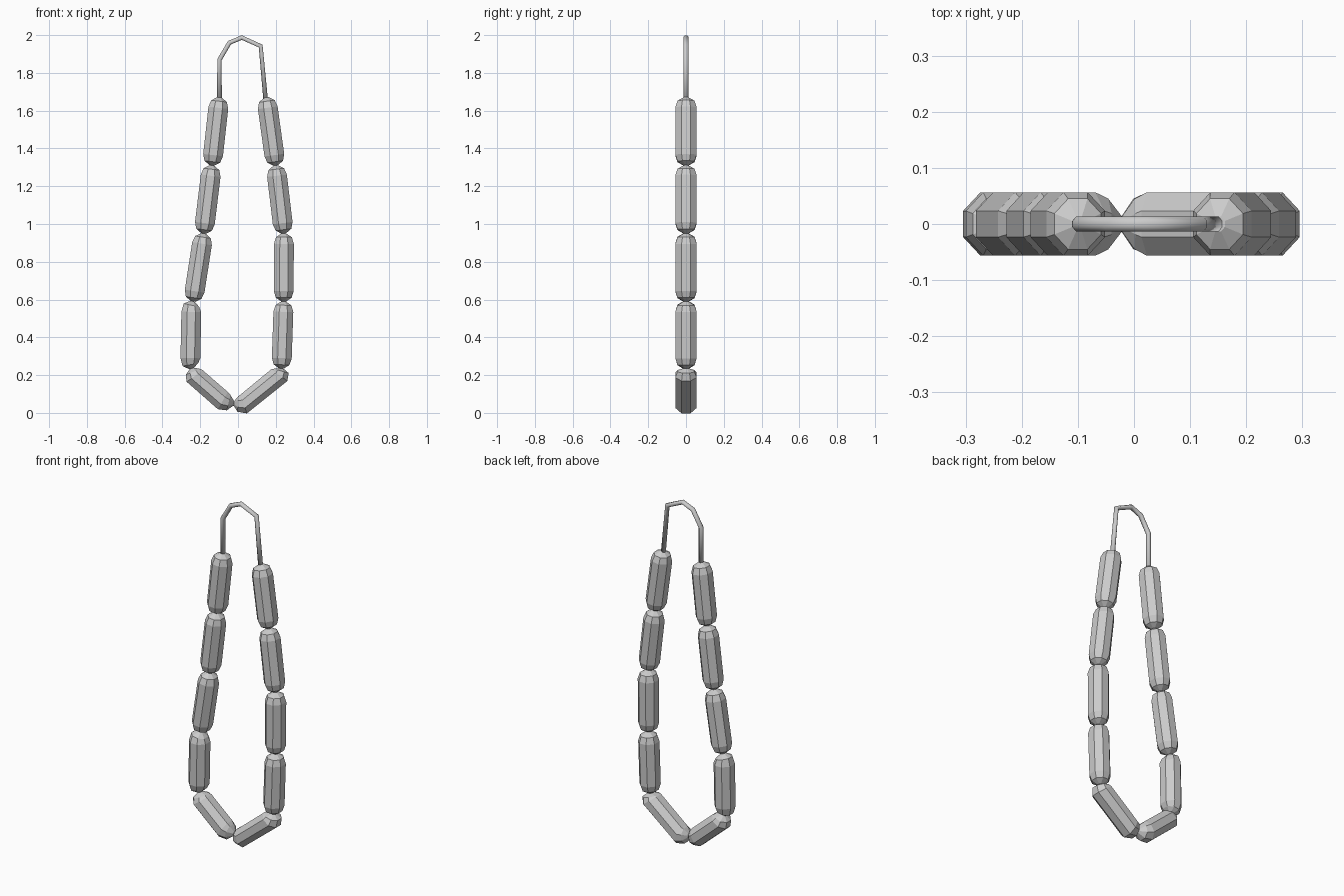
import bpy
import bmesh
import math
from mathutils import Vector

if "Cube" in bpy.data.objects:
    bpy.data.objects.remove(bpy.data.objects["Cube"], do_unlink=True)

grey = bpy.data.materials.new("plain_grey")
grey.use_nodes = True
colour = (0.6, 0.6, 0.6, 1)
grey.diffuse_color = colour
grey.node_tree.nodes["Principled BSDF"].inputs["Base Color"].default_value = colour

SIDES = 8
TIP, SHOULDER, BODY = 0.013, 0.045, 0.0565
RADII = [TIP, SHOULDER, BODY, BODY, SHOULDER, TIP]


def sweep(name, path, radii, squash=1.0, smooth=False):
    """Octagonal tube along a path of (x, z) points; radii are to the flats."""
    points = [Vector((x, 0, z)) for x, z in path]
    bm = bmesh.new()
    rings = []
    for i, (point, radius) in enumerate(zip(points, radii)):
        before = point - points[i - 1] if i else points[1] - point
        after = points[i + 1] - point if i < len(points) - 1 else before
        tangent = (before.normalized() + after.normalized()).normalized()
        side = Vector((0, 1, 0)).cross(tangent)
        corner = radius / math.cos(math.pi / SIDES)
        ring = []
        for k in range(SIDES):
            a = 2 * math.pi * (k + 0.5) / SIDES
            ring.append(bm.verts.new(point + side * corner * squash * math.cos(a)
                                     + Vector((0, corner * math.sin(a), 0))))
        rings.append(ring)
    for low, high in zip(rings, rings[1:]):
        for k in range(SIDES):
            n = (k + 1) % SIDES
            bm.faces.new((low[k], low[n], high[n], high[k]))
    bm.faces.new(rings[0])
    bm.faces.new(rings[-1])
    bmesh.ops.recalc_face_normals(bm, faces=bm.faces)
    for face in bm.faces:
        face.smooth = smooth
    mesh = bpy.data.meshes.new(name)
    bm.to_mesh(mesh)
    bm.free()
    mesh.materials.append(grey)
    obj = bpy.data.objects.new(name, mesh)
    bpy.context.collection.objects.link(obj)
    return obj


def straight_link(name, top, bottom, bow=0.0):
    """Straight sausage link between two joints, body pushed sideways by bow."""
    a, b = Vector(top), Vector(bottom)
    axis = (b - a).normalized()
    shift = Vector((bow, 0))
    path = [a, a + axis * 0.02 + shift, a + axis * 0.055 + shift,
            b - axis * 0.055 + shift, b - axis * 0.02 + shift, b]
    sweep(name, path, RADII, 0.93)


# Hanging links on both sides
heights = [1.67, 1.31, 0.95, 0.59, 0.235]
joints = {"left": [0.15, 0.20, 0.243, 0.242, 0.23],
          "right": [-0.098, -0.138, -0.182, -0.238, -0.245]}
for side, xs in joints.items():
    spots = list(zip(xs, heights))
    for i in range(4):
        bow = -0.008 if side == "right" and i == 3 else 0.0
        straight_link(f"{side}_link_{i + 1}", spots[i], spots[i + 1], bow)

# Bent links meeting at the bottom
sweep("left_bottom_link",
      [(0.23, 0.235), (0.228, 0.222), (0.219, 0.2),
       (0.03, 0.047), (0.0, 0.048), (-0.022, 0.05)], RADII, 0.93)
sweep("right_bottom_link",
      [(-0.245, 0.235), (-0.238, 0.217), (-0.229, 0.195),
       (-0.08, 0.065), (-0.05, 0.054), (-0.022, 0.05)], RADII, 0.93)

# String loop at the top
loop = [(-0.098, 1.64), (-0.098, 1.87), (-0.045, 1.96),
        (0.02, 1.987), (0.12, 1.942), (0.148, 1.64)]
sweep("string_loop", loop, [0.0135] * len(loop), 0.9, smooth=True)
